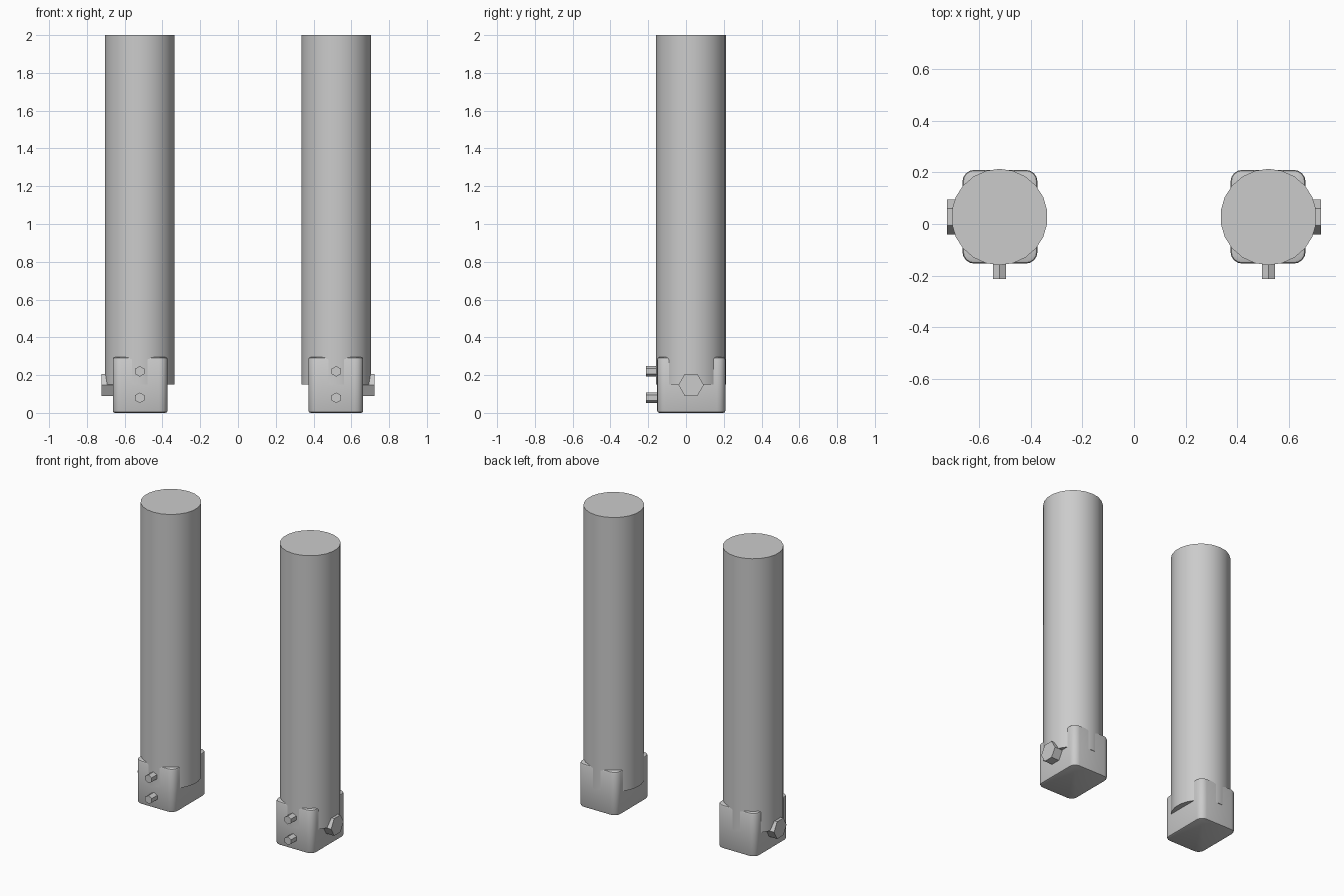
import bpy, bmesh
from math import pi, radians

if "Cube" in bpy.data.objects:
    bpy.data.objects.remove(bpy.data.objects["Cube"])

CX, CY = 0.52, 0.027   # leg centre


def finish(obj, name):
    obj.name = name
    bpy.ops.object.shade_smooth_by_angle(angle=radians(35))
    return obj


def prism(name, sides, radius, depth, loc, rot=(0, 0, 0)):
    bpy.ops.mesh.primitive_cylinder_add(vertices=sides, radius=radius, depth=depth,
                                        location=loc, rotation=rot)
    return finish(bpy.context.object, name)


def rounded_block(name, size, loc):
    bm = bmesh.new()
    bmesh.ops.create_cube(bm, size=1)
    bmesh.ops.scale(bm, vec=size, verts=bm.verts)
    # round the upright corners, then soften the top and bottom rims
    upright = [e for e in bm.edges if abs(e.verts[0].co.z - e.verts[1].co.z) > 0.1]
    bmesh.ops.bevel(bm, geom=upright, offset=0.045, segments=4, profile=0.5, affect='EDGES')
    rims = [e for e in bm.edges if abs(e.verts[0].co.z - e.verts[1].co.z) < 1e-4]
    bmesh.ops.bevel(bm, geom=rims, offset=0.012, segments=2, profile=0.5, affect='EDGES')
    mesh = bpy.data.meshes.new(name)
    bm.to_mesh(mesh)
    bm.free()
    obj = bpy.data.objects.new(name, mesh)
    obj.location = loc
    bpy.context.collection.objects.link(obj)
    bpy.ops.object.select_all(action='DESELECT')
    obj.select_set(True)
    bpy.context.view_layer.objects.active = obj
    return finish(obj, name)


for side, s in (("left", -1), ("right", 1)):
    x = s * CX
    # long round post
    prism(f"{side}_post", 22, 0.186, 1.85, (x, CY, 1.075))
    # rounded foot bracket
    rounded_block(f"{side}_foot", (0.29, 0.362, 0.295), (s * 0.518, CY + 0.001, 0.1475))
    # two small hex bolts on the front
    for label, z in (("lower", 0.08), ("upper", 0.22)):
        prism(f"{side}_{label}_bolt", 6, 0.028, 0.09, (x, -0.167, z), (pi / 2, 0, 0))
    # large hex bolt on the outer side, points along y
    prism(f"{side}_side_bolt", 6, 0.067, 0.09, (s * 0.678, CY, 0.148), (0, pi / 2, 0))
